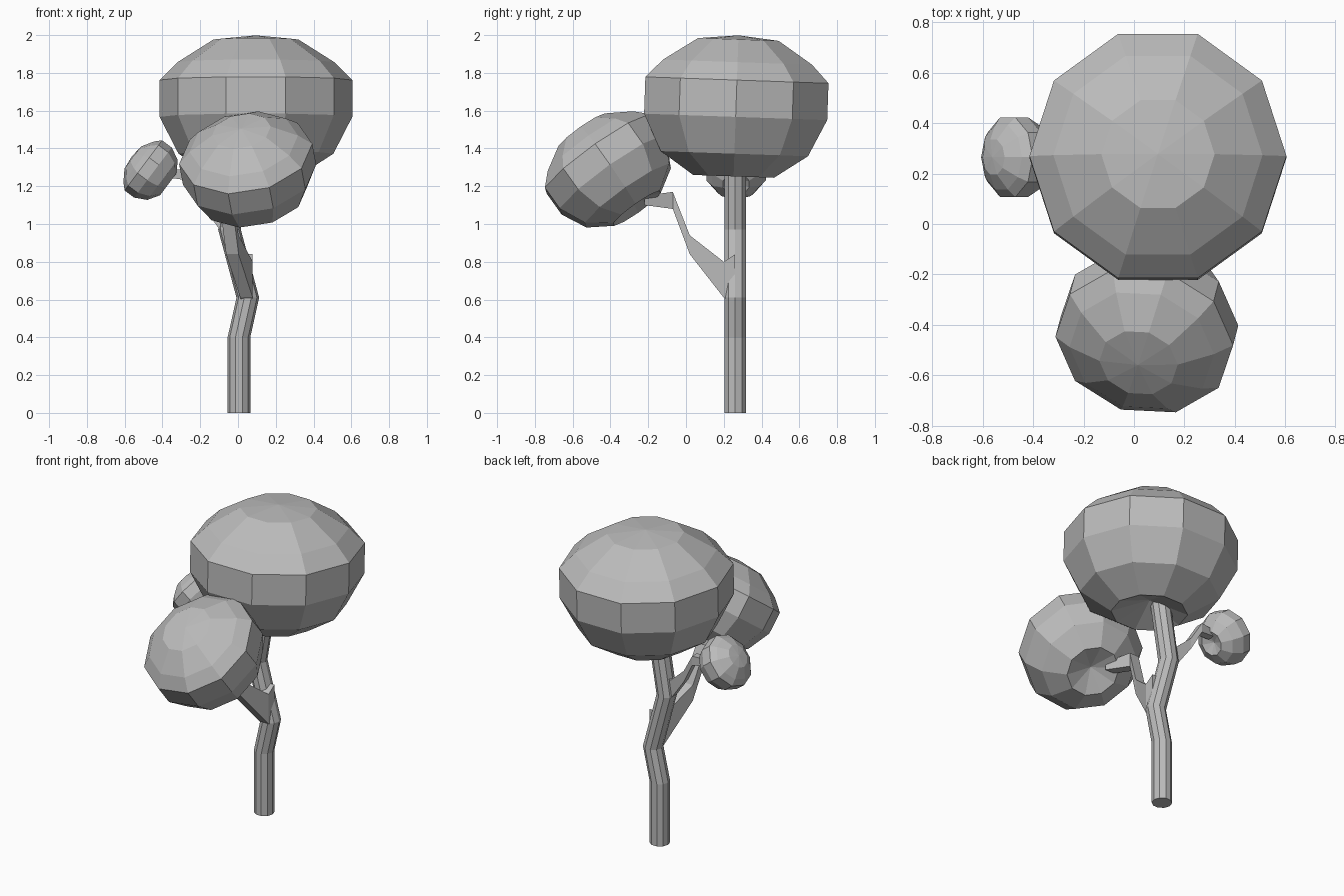
import bpy, bmesh
from math import cos, sin, tau
from mathutils import Vector

cube = bpy.data.objects.get("Cube")
if cube:
    bpy.data.objects.remove(cube)

grey = bpy.data.materials.new("plain grey")
grey.use_nodes = True
grey.diffuse_color = (0.5, 0.5, 0.5, 1)
grey.node_tree.nodes["Principled BSDF"].inputs["Base Color"].default_value = (0.5, 0.5, 0.5, 1)


def loft(name, rings, start_pole=None, end_pole=None):
    """Skin a series of equal-length rings, closing each end with a cap or a fan."""
    bm = bmesh.new()
    loops = [[bm.verts.new(p) for p in ring] for ring in rings]
    n = len(loops[0])
    for a, b in zip(loops, loops[1:]):
        for i in range(n):
            j = (i + 1) % n
            bm.faces.new((a[i], a[j], b[j], b[i]))
    for loop, pole in ((loops[0], start_pole), (loops[-1], end_pole)):
        if pole is None:
            bm.faces.new(loop)
        else:
            tip = bm.verts.new(pole)
            for i in range(n):
                bm.faces.new((loop[i], loop[(i + 1) % n], tip))
    bmesh.ops.recalc_face_normals(bm, faces=bm.faces)
    mesh = bpy.data.meshes.new(name)
    bm.to_mesh(mesh)
    bm.free()
    mesh.materials.append(grey)
    obj = bpy.data.objects.new(name, mesh)
    bpy.context.collection.objects.link(obj)
    return obj


def circle(x, y, z, r, n=10):
    return [(x + r * cos(tau * i / n), y + r * sin(tau * i / n), z) for i in range(n)]


# Foliage: one squashed ball profile (radius, height), hollow underneath
PROFILE = [(0.225, -0.375), (0.41, -0.255), (0.51, -0.06),
           (0.51, 0.135), (0.415, 0.23), (0.225, 0.35)]


def foliage(name, centre, axis, scale):
    rings = [circle(0, 0, h, r) for r, h in PROFILE]
    obj = loft(name, rings, (0, 0, -0.29), (0, 0, 0.372))
    obj.location = centre
    obj.scale = (scale,) * 3
    obj.rotation_mode = "QUATERNION"
    obj.rotation_quaternion = Vector((0, 0, 1)).rotation_difference(Vector(axis))


foliage("top_foliage", (0.095, 0.265, 1.627), (0, 0.035, 1), 1)
foliage("front_foliage", (0.055, -0.41, 1.295), (-0.15, -0.57, 0.8), 0.7)
foliage("side_foliage", (-0.466, 0.265, 1.284), (-0.8, 0, 0.6), 0.325)

# Trunk: crooked ten-sided column
PATH = [(0.005, 0), (0.005, 0.4), (0.052, 0.61), (-0.045, 0.97), (0.02, 1.36)]
loft("trunk", [circle(x, 0.26, z, 0.06) for x, z in PATH])


# Branches: flat-sided limbs, stations are (reach, side offset, low z, high z)
def branch(name, stations, half_width, place):
    rings = []
    for reach, side, low, high in stations:
        a, b = side - half_width, side + half_width
        # the upper edge leans back so each joint is cut across the limb
        rings.append([place(reach, s, z) for s, z in ((a, low), (b, low), (b, high), (a, high))])
    loft(name, rings)


branch("front_branch",
       [(-0.03, 0.045, 0.58, 0.84), (0.03, 0.045, 0.61, 0.8), (0.21, -0.03, 0.84, 0.94),
        (0.3, -0.06, 1.08, 1.17), (0.45, 0.0, 1.1, 1.15)],
       0.033, lambda reach, s, z: (s, 0.23 - reach, z))
branch("side_branch",
       [(-0.03, 0.26, 0.94, 1.1), (0.03, 0.26, 0.96, 1.08), (0.13, 0.27, 1.1, 1.17),
        (0.2, 0.285, 1.23, 1.29), (0.34, 0.265, 1.25, 1.285)],
       0.024, lambda reach, s, z: (-0.06 - reach, s, z))
